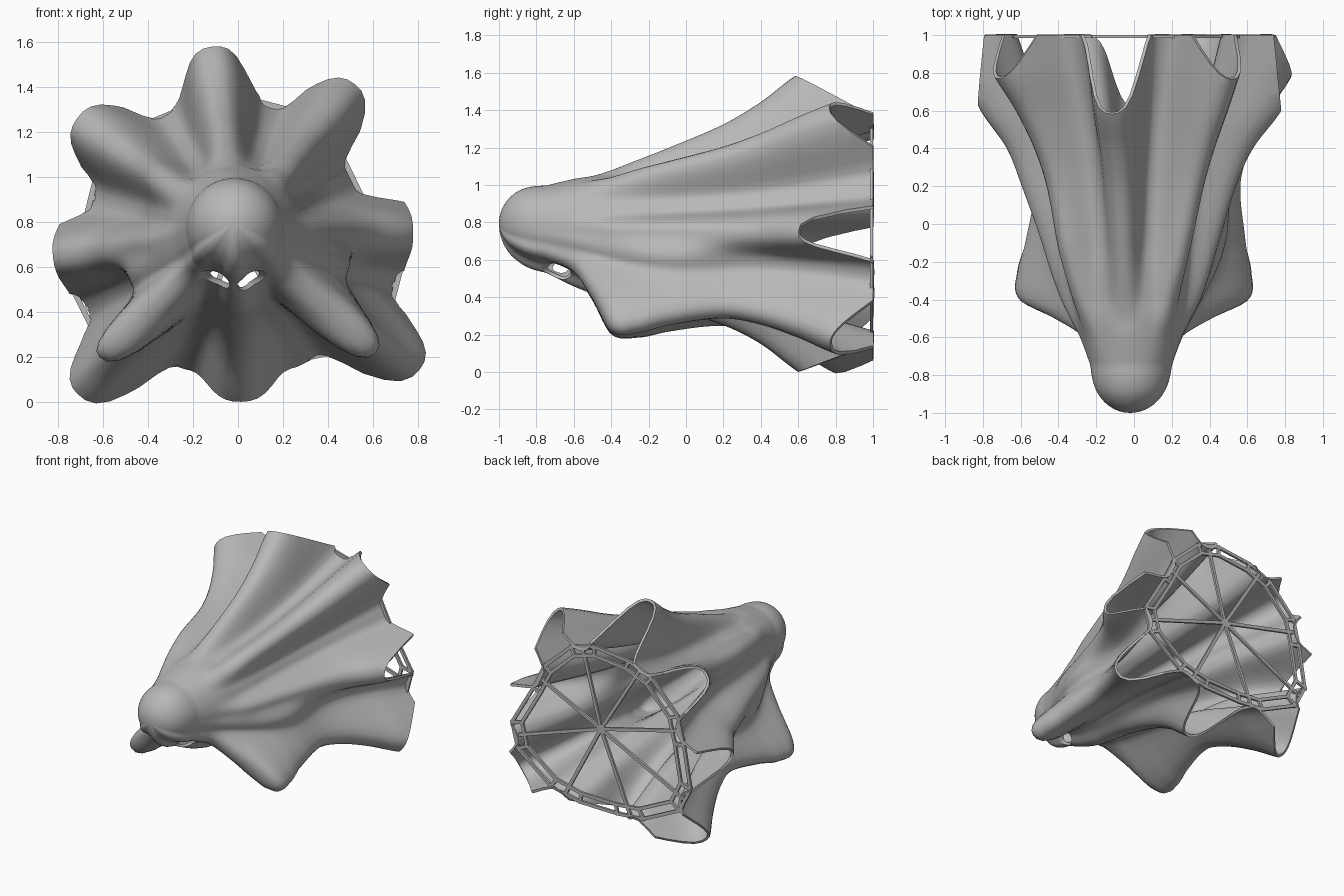
import bpy, bmesh, math
from mathutils import Vector

if "Cube" in bpy.data.objects:
    bpy.data.objects.remove(bpy.data.objects["Cube"])

grey = bpy.data.materials.new("warm_grey")
grey.diffuse_color = (0.48, 0.48, 0.48, 1)
grey.use_nodes = True
grey.node_tree.nodes["Principled BSDF"].inputs["Base Color"].default_value = grey.diffuse_color

YS = [-0.75, -0.6, -0.5, -0.4, -0.25, -0.1, 0.2, 0.4, 0.6, 0.8, 1.0]
# ridges: angle, twist, tip y, tip radius, rim radius at the back, radius at each station
RIDGES = [
    (0, 0, .60, .78, .74, [.215, .265, .31, .36, .41, .45, .54, .63, .78, .87, .95]),
    (52, 0, .77, .84, .69, [.215, .265, .31, .35, .41, .46, .56, .65, .76, .86, .95]),
    (98, 0, .58, .84, .60, [.215, .265, .29, .33, .39, .45, .58, .70, .85, .92, 1.0]),
    (144.5, 0, .77, .88, .74, [.215, .27, .32, .37, .43, .48, .55, .63, .75, .90, .99]),
    (188, 0, .62, .83, .78, [.215, .275, .33, .38, .44, .49, .60, .68, .82, .91, .98]),
    (225, 3, .77, 1.01, .80, [.24, .33, .54, .79, .81, .76, .70, .76, .88, 1.03, 1.1]),
    (271, 0, .60, .75, .60, [.25, .31, .34, .36, .38, .41, .50, .60, .75, .86, .95]),
    (323.5, 4, .77, 1.01, .82, [.24, .33, .54, .79, .80, .75, .70, .76, .88, 1.03, 1.1]),
]
# creases between neighbouring ridges: shared growth, end radius, shoulder bulge
CREASE = [.215, .26, .29, .31, .335, .355, .41, .46, .52, .59, .66]
CREASE_END = [.56, .58, .62, .66, .75, .65, .65, .73]
BULGE = [0, 0, 0, .03, .13, .02, .02, .13]


def curve(vals, y):
    """Smooth interpolation through the stations, straight before the first."""
    if y < YS[0]:
        return vals[0] + (y - YS[0]) * .1
    y = min(YS[-1], y)
    i = min(max(k for k in range(len(YS)) if YS[k] <= y), len(YS) - 2)

    def slope(k):
        a, b = max(k - 1, 0), min(k + 1, len(YS) - 1)
        return (vals[b] - vals[a]) / (YS[b] - YS[a])
    h = YS[i + 1] - YS[i]
    t = (y - YS[i]) / h
    return ((2*t**3 - 3*t*t + 1) * vals[i] + (t**3 - 2*t*t + t) * h * slope(i)
            + (3*t*t - 2*t**3) * vals[i + 1] + (t**3 - t*t) * h * slope(i + 1))


def ridge_angle(i, y):
    return RIDGES[i][0] - RIDGES[i][1] * max(0, min(1, (.77 - y) / 1.1))


def span(i, y):
    """Start and end angle from ridge i to the next."""
    a, b = ridge_angle(i, y), ridge_angle((i + 1) % 8, y)
    return a, b if b > a else b + 360


def section(y):
    ridge = [curve(r[5], y) for r in RIDGES]
    base = curve(CREASE, y)
    f = max(0, (y + .6) / 1.6)
    hump = math.exp(-((y + .1) / .35) ** 2)
    crease = [base + (e - .66) * f + b * hump for e, b in zip(CREASE_END, BULGE)]
    cap = math.sqrt(max(0, 1 - (-(y + .75) / .25) ** 2.6)) if y < -.75 else 1
    gaps = [span(i, y)[1] - span(i, y)[0] for i in range(8)]
    return ridge, crease, cap, gaps


def radius(i, t, sec):
    """Radius at fraction t of the way from ridge i to the next."""
    ridge, crease, cap, gaps = sec
    top = ridge[i] if t < .5 else ridge[(i + 1) % 8]
    # ridges keep one width, wide gaps get a flat floor
    d = min(.5, min(t, 1 - t) * max(1, gaps[i] / 46))
    c = .5 + .5 * math.cos(2 * math.pi * d)
    w = max(0, 1 - max(0, 1 - c) ** 1.3) ** 1.6
    return (crease[i] + (top - crease[i]) * w) * cap


def place(deg, r, y):
    a = math.radians(deg)
    cz = .75 + .045 * max(0, min(1, (-.4 - y) / .5))
    cx = -.02 * max(0, min(1, -y))
    return Vector((cx + r * math.cos(a), y, cz + r * math.sin(a)))


def finish(bm, name):
    me = bpy.data.meshes.new(name)
    bm.to_mesh(me)
    bm.free()
    me.materials.append(grey)
    ob = bpy.data.objects.new(name, me)
    bpy.context.collection.objects.link(ob)
    return ob


# fluted shell
bm = bmesh.new()
SEG, ROWS = 18, 90
rows = []
for j in range(1, ROWS + 1):
    y = -1 + 2 * (j / ROWS) ** 1.5
    sec = section(y)
    row = []
    for i in range(8):
        a, b = span(i, y)
        for k in range(SEG):
            t = k / SEG
            row.append(bm.verts.new(place(a + (b - a) * t, radius(i, t, sec), y)))
    rows.append(row)
tip = bm.verts.new(place(0, 0, -1))
n = len(rows[0])
for k in range(n):
    bm.faces.new((tip, rows[0][k], rows[0][(k + 1) % n]))
    for p, q in zip(rows, rows[1:]):
        bm.faces.new((p[k], q[k], q[(k + 1) % n], p[(k + 1) % n]))

# slanted openings at the rear of each ridge, each limited to its own sector
for i, (deg, _, ty, tr, rim, _) in enumerate(RIDGES):
    a = math.radians(deg)
    out = Vector((math.cos(a), 0, math.sin(a)))
    normal = (out * (1 - ty) + Vector((0, tr - rim, 0))).normalized()
    origin = place(deg, rim, 1)
    after = (span(i, 1)[1] - span(i, 1)[0]) / 2
    before = (span(i - 1, 1)[1] - span(i - 1, 1)[0]) / 2

    def in_sector(f):
        c = f.calc_center_median()
        d = (math.degrees(math.atan2(c.z - .75, c.x)) - deg + 180) % 360 - 180
        return c.y > .2 and -before < d < after
    faces = [f for f in bm.faces if in_sector(f)]
    geom = list({v for f in faces for v in f.verts}) + list({e for f in faces for e in f.edges}) + faces
    bmesh.ops.bisect_plane(bm, geom=geom, plane_co=origin, plane_no=normal)
    gone = [f for f in bm.faces if in_sector(f)
            and (f.calc_center_median() - origin).dot(normal) > 1e-5]
    bmesh.ops.delete(bm, geom=gone, context='FACES')
bmesh.ops.recalc_face_normals(bm, faces=bm.faces[:])
if sum(f.normal.dot(f.calc_center_median() - Vector((0, f.calc_center_median().y, .75)))
       for f in bm.faces) < 0:
    bmesh.ops.reverse_faces(bm, faces=bm.faces[:])
shell = finish(bm, "fluted_shell")
sol = shell.modifiers.new("thickness", "SOLIDIFY")
sol.thickness = .018
sol.offset = -1

# pair of vents under the nose
bm = bmesh.new()
for s in (-1, 1):
    res = bmesh.ops.create_uvsphere(bm, u_segments=24, v_segments=12, radius=1)
    for v in res["verts"]:
        v.co = Vector((-.02 + s * .105 + v.co.x * .09, -.71 + v.co.y * .10, .525 + v.co.z * .06))
cutter = finish(bm, "vent_cutter")
cutter.hide_render = True
cut = shell.modifiers.new("vents", "BOOLEAN")
cut.operation = 'DIFFERENCE'
cut.solver = 'EXACT'
cut.object = cutter

bpy.context.view_layer.objects.active = shell
shell.select_set(True)
bpy.ops.object.modifier_apply(modifier="thickness")
bpy.ops.object.modifier_apply(modifier="vents")
bpy.ops.object.shade_smooth_by_angle(angle=math.radians(40))
bpy.data.objects.remove(cutter)

# flat rear frame
bm = bmesh.new()


def bar(p, q, w=.024):
    d = (q - p).normalized()
    side = Vector((-d.z, 0, d.x)) * w / 2
    p, q = p - d * w / 3, q + d * w / 3
    lift = Vector((0, .016, 0))
    vs = [bm.verts.new(c + o) for o in (-lift, Vector()) for c in (p - side, q - side, q + side, p + side)]
    for f in ((0, 1, 2, 3), (7, 6, 5, 4), (0, 4, 5, 1), (1, 5, 6, 2), (2, 6, 7, 3), (3, 7, 4, 0)):
        bm.faces.new([vs[k] for k in f])


hub = Vector((0, 1, .75))
outer = []
for i in range(8):
    a, b = span(i, 1)
    for t in (.3, .7):
        ang = a + (b - a) * t
        near = RIDGES[i if t < .5 else (i + 1) % 8]
        clip = near[4] / math.cos(math.radians(ang - near[0]))
        outer.append(place(ang, min(clip, CREASE_END[i] * 1.05) - .012, 1))
inner = [hub + (p - hub) * .89 for p in outer]
for k in range(16):
    bar(outer[k], outer[(k + 1) % 16])
    bar(inner[k], inner[(k + 1) % 16])
    bar(inner[k], outer[k])
    if k % 2 == 0:
        mid = (inner[k] + inner[k + 1]) / 2
        bar(hub, mid)
        bar(mid, (outer[k] + outer[k + 1]) / 2)
bmesh.ops.recalc_face_normals(bm, faces=bm.faces[:])
finish(bm, "rear_frame")
